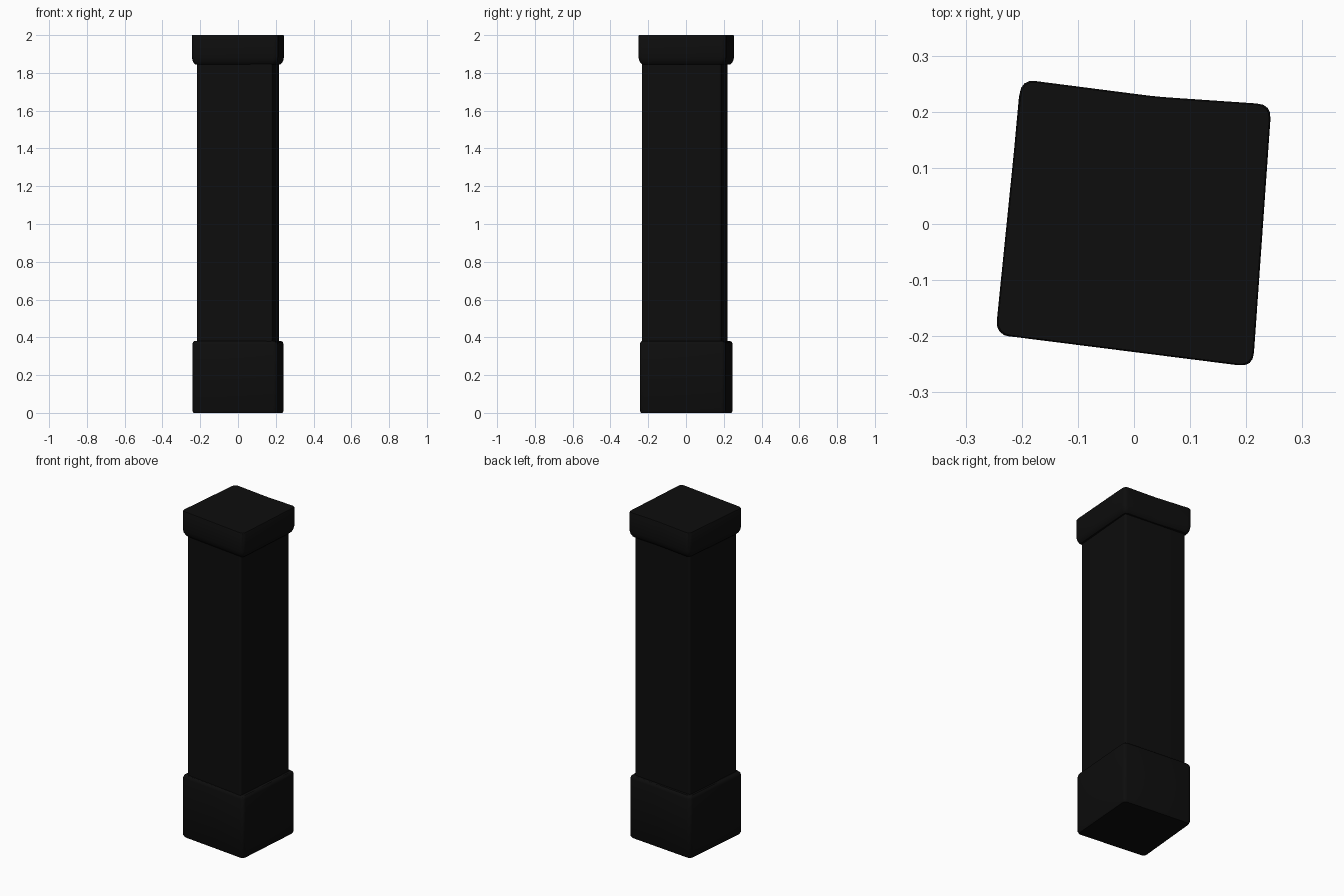
import bpy
import bmesh
from mathutils import Vector

if "Cube" in bpy.data.objects:
    bpy.data.objects.remove(bpy.data.objects["Cube"])

black = bpy.data.materials.new("black_paint")
black.diffuse_color = (0.004, 0.004, 0.004, 1)
black.use_nodes = True
black.node_tree.nodes["Principled BSDF"].inputs["Base Color"].default_value = black.diffuse_color


def rounded_outline(corners, radius, steps=4):
    """Round each corner of a closed outline with a short curve."""
    points = []
    for i, corner in enumerate(corners):
        c = Vector(corner)
        a = c + (Vector(corners[i - 1]) - c).normalized() * radius
        b = c + (Vector(corners[(i + 1) % len(corners)]) - c).normalized() * radius
        for k in range(steps + 1):
            t = k / steps
            points.append(a * (1 - t) ** 2 + c * 2 * t * (1 - t) + b * t ** 2)
    return points


def loft(name, corners, radius, rings):
    """Stack the outline at (z, scale) rings into a closed solid."""
    outline = rounded_outline(corners, radius)
    bm = bmesh.new()
    loops = [[bm.verts.new((p.x * s, p.y * s, z)) for p in outline] for z, s in rings]
    n = len(outline)
    for low, high in zip(loops, loops[1:]):
        for i in range(n):
            j = (i + 1) % n
            bm.faces.new((low[i], low[j], high[j], high[i]))
    bm.faces.new(loops[0][::-1])
    bm.faces.new(loops[-1])
    bmesh.ops.recalc_face_normals(bm, faces=bm.faces)
    mesh = bpy.data.meshes.new(name)
    bm.to_mesh(mesh)
    bm.free()
    obj = bpy.data.objects.new(name, mesh)
    bpy.context.collection.objects.link(obj)
    mesh.materials.append(black)
    bpy.context.view_layer.objects.active = obj
    obj.select_set(True)
    bpy.ops.object.shade_smooth_by_angle(angle=0.6)
    obj.select_set(False)


# Slightly turned, uneven square; the cap's back edge has a faint kink
cap_plan = [(-0.247, -0.197), (0.212, -0.255), (0.245, 0.213), (0.04, 0.227), (-0.201, 0.258)]
base_plan = [(-0.244, -0.198), (0.208, -0.247), (0.243, 0.207), (-0.203, 0.249)]
shaft_plan = [(-0.218, -0.182), (0.184, -0.236), (0.218, 0.186), (-0.182, 0.222)]

# Plinth
loft("base", base_plan, 0.022,
     [(0.0, 0.975), (0.012, 1.0), (0.362, 1.0), (0.374, 0.985), (0.38, 0.955)])

# Main post
loft("shaft", shaft_plan, 0.014, [(0.36, 1.0), (1.87, 1.0)])

# Cap with a rounded lower lip
loft("cap", cap_plan, 0.026,
     [(1.845, 0.925), (1.852, 0.955), (1.866, 0.985), (1.885, 1.0), (1.996, 1.0), (2.0, 0.99)])
